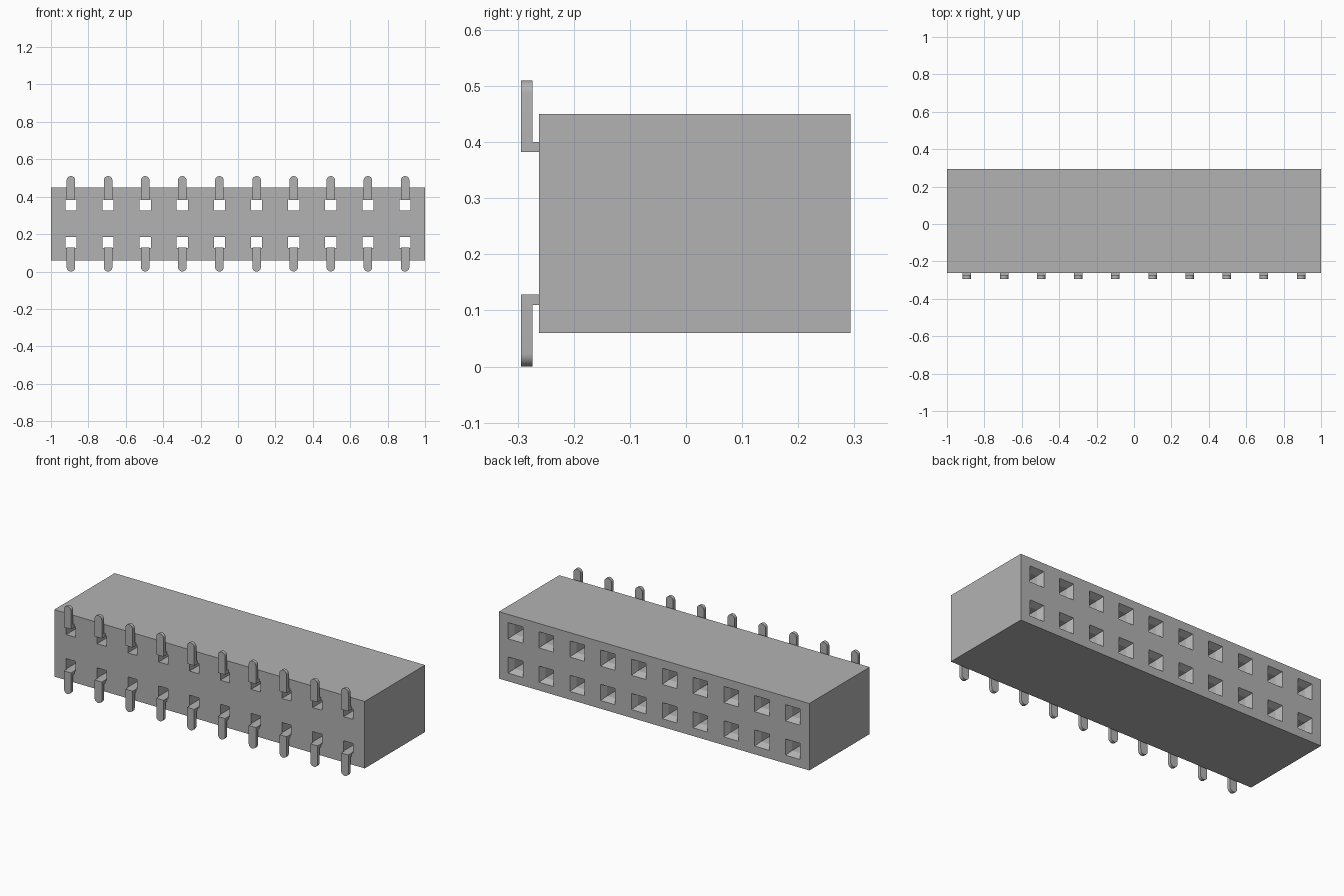
import bpy, bmesh, math

cube = bpy.data.objects.get("Cube")
if cube:
    bpy.data.objects.remove(cube, do_unlink=True)

COLUMNS, PITCH = 10, 0.1985
MID_Z, ROW = 0.255, 0.1           # socket rows sit at MID_Z +/- ROW
FRONT, BACK = -0.262, 0.293

grey = bpy.data.materials.new("plain grey")
grey.use_nodes = True
grey.diffuse_color = (0.448, 0.448, 0.448, 1)
grey.node_tree.nodes["Principled BSDF"].inputs["Base Color"].default_value = grey.diffuse_color

xs = [(i - (COLUMNS - 1) / 2) * PITCH for i in range(COLUMNS)]


def finish(name, bm):
    bmesh.ops.recalc_face_normals(bm, faces=bm.faces)
    mesh = bpy.data.meshes.new(name)
    bm.to_mesh(mesh)
    bm.free()
    mesh.materials.append(grey)
    obj = bpy.data.objects.new(name, mesh)
    bpy.context.collection.objects.link(obj)
    return obj


def add_box(bm, lo, hi):
    verts = bmesh.ops.create_cube(bm, size=1)["verts"]
    for v in verts:
        v.co = [a + (c + 0.5) * (b - a) for a, b, c in zip(lo, hi, v.co)]


def add_loft(bm, rings):
    """Bridge a list of matching point rings and cap both ends."""
    rings = [[bm.verts.new(p) for p in ring] for ring in rings]
    for a, b in zip(rings, rings[1:]):
        for i in range(len(a)):
            j = (i + 1) % len(a)
            bm.faces.new((a[i], a[j], b[j], b[i]))
    bm.faces.new(rings[0])
    bm.faces.new(rings[-1])


def square(x, y, z, h):
    return [(x - h, y, z - h), (x + h, y, z - h), (x + h, y, z + h), (x - h, y, z + h)]


# Housing block
bm = bmesh.new()
add_box(bm, (-1, FRONT, 0.06), (1, BACK, 0.45))
housing = finish("housing", bm)

# Through sockets with funnel mouths at the back
HOLE, MOUTH, DEPTH = 0.03, 0.047, 0.035
bm = bmesh.new()
for x in xs:
    for z in (MID_Z - ROW, MID_Z + ROW):
        add_loft(bm, [square(x, FRONT - 0.05, z, HOLE),
                      square(x, BACK - DEPTH, z, HOLE),
                      square(x, BACK, z, MOUTH),
                      square(x, BACK + 0.02, z, MOUTH)])
cutter = finish("socket_cutter", bm)
cutter.hide_render = True
cut = housing.modifiers.new("sockets", "BOOLEAN")
cut.operation, cut.solver, cut.object = "DIFFERENCE", "EXACT", cutter
bpy.context.view_layer.objects.active = housing
bpy.ops.object.modifier_apply(modifier=cut.name)
bpy.data.objects.remove(cutter, do_unlink=True)

# Bent contact pin: round-tipped blade with a short leg into the housing
R, TOP, LEG = 0.023, -0.127, 0.018
TIP = -MID_Z + R                  # centre of the rounded tip
outline = [(-R, TOP), (R, TOP)]
outline += [(R * math.cos(a), TIP - R * math.sin(a))
            for a in [math.pi * k / 12 for k in range(13)]]
bm = bmesh.new()
add_loft(bm, [[(x, y, z) for x, z in outline] for y in (-0.294, -0.274)])
add_box(bm, (-R, -0.274, TOP - LEG), (R, FRONT + 0.05, TOP))
pin = finish("lower_pin", bm)
bpy.ops.object.select_all(action="DESELECT")
pin.select_set(True)
bpy.context.view_layer.objects.active = pin
bpy.ops.object.shade_smooth_by_angle(angle=math.radians(35))

# Two rows of pins, the upper row turned upside down
for row, turn in (("lower", 0), ("upper", math.pi)):
    for i, x in enumerate(xs):
        if row == "lower" and i == 0:
            obj = pin
        else:
            obj = bpy.data.objects.new(f"{row}_pin", pin.data)
            bpy.context.collection.objects.link(obj)
        obj.location = (x, 0, MID_Z)
        obj.rotation_euler = (0, turn, 0)
